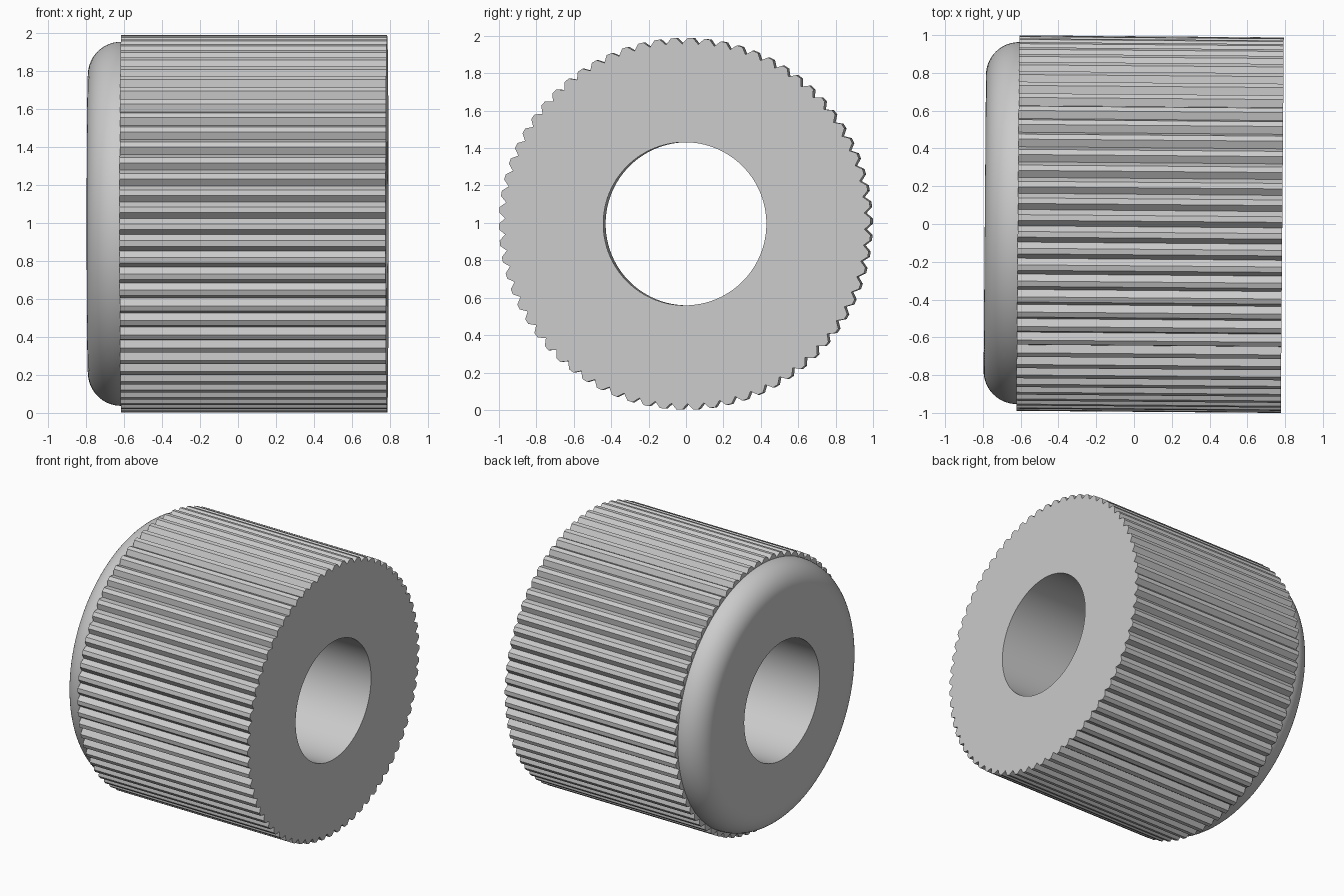
import bpy, bmesh
from math import pi, sin, cos, radians
from mathutils import Matrix

cube = bpy.data.objects.get("Cube")
if cube:
    bpy.data.objects.remove(cube, do_unlink=True)

TEETH = 70
STEPS = TEETH * 3            # each tooth: V root, tip start, tip end
PITCH = 2 * pi / TEETH
TIP, ROOT, CAP, BORE = 0.994, 0.962, 0.958, 0.436
FRONT, STEP, BACK = 0.785, -0.615, -0.79
FILLET = STEP - BACK

mat = bpy.data.materials.new("plain grey")
mat.use_nodes = True
grey = (0.6, 0.6, 0.6, 1)
mat.diffuse_color = grey
mat.node_tree.nodes["Principled BSDF"].inputs["Base Color"].default_value = grey

bm = bmesh.new()


def ring(x, tip, root):
    """One loop around the x axis, with every third point at the root radius."""
    verts = []
    for i in range(STEPS):
        a = pi / 2 + PITCH / 6 + i * PITCH / 3
        r = tip if i % 3 else root
        verts.append(bm.verts.new((x, r * cos(a), r * sin(a))))
    return verts


# Ribbed drum from the bore edge outwards and along its length
rings = [ring(FRONT, BORE, BORE), ring(FRONT, TIP, ROOT), ring(STEP, TIP, ROOT)]

# Rounded plain end
SEGS = 14
for k in range(SEGS + 1):
    t = pi / 2 * k / SEGS
    r = CAP - FILLET + FILLET * cos(t)
    rings.append(ring(STEP - FILLET * sin(t), r, r))
rings.append(ring(BACK, BORE, BORE))

# Bridge each ring to the next; the last closes through the bore
for a, b in zip(rings, rings[1:] + rings[:1]):
    for i in range(STEPS):
        j = (i + 1) % STEPS
        bm.faces.new((a[i], a[j], b[j], b[i]))
bmesh.ops.recalc_face_normals(bm, faces=bm.faces)

# Slight turn of the axle, then lift onto the ground
bm.transform(Matrix.Translation((0, 0, 0.995)) @ Matrix.Rotation(-0.008, 4, "Z"))

mesh = bpy.data.meshes.new("ribbed_roller")
bm.to_mesh(mesh)
bm.free()
mesh.materials.append(mat)
roller = bpy.data.objects.new("ribbed_roller", mesh)
bpy.context.collection.objects.link(roller)

bpy.ops.object.select_all(action="DESELECT")
roller.select_set(True)
bpy.context.view_layer.objects.active = roller
bpy.ops.object.shade_smooth_by_angle(angle=radians(25))
